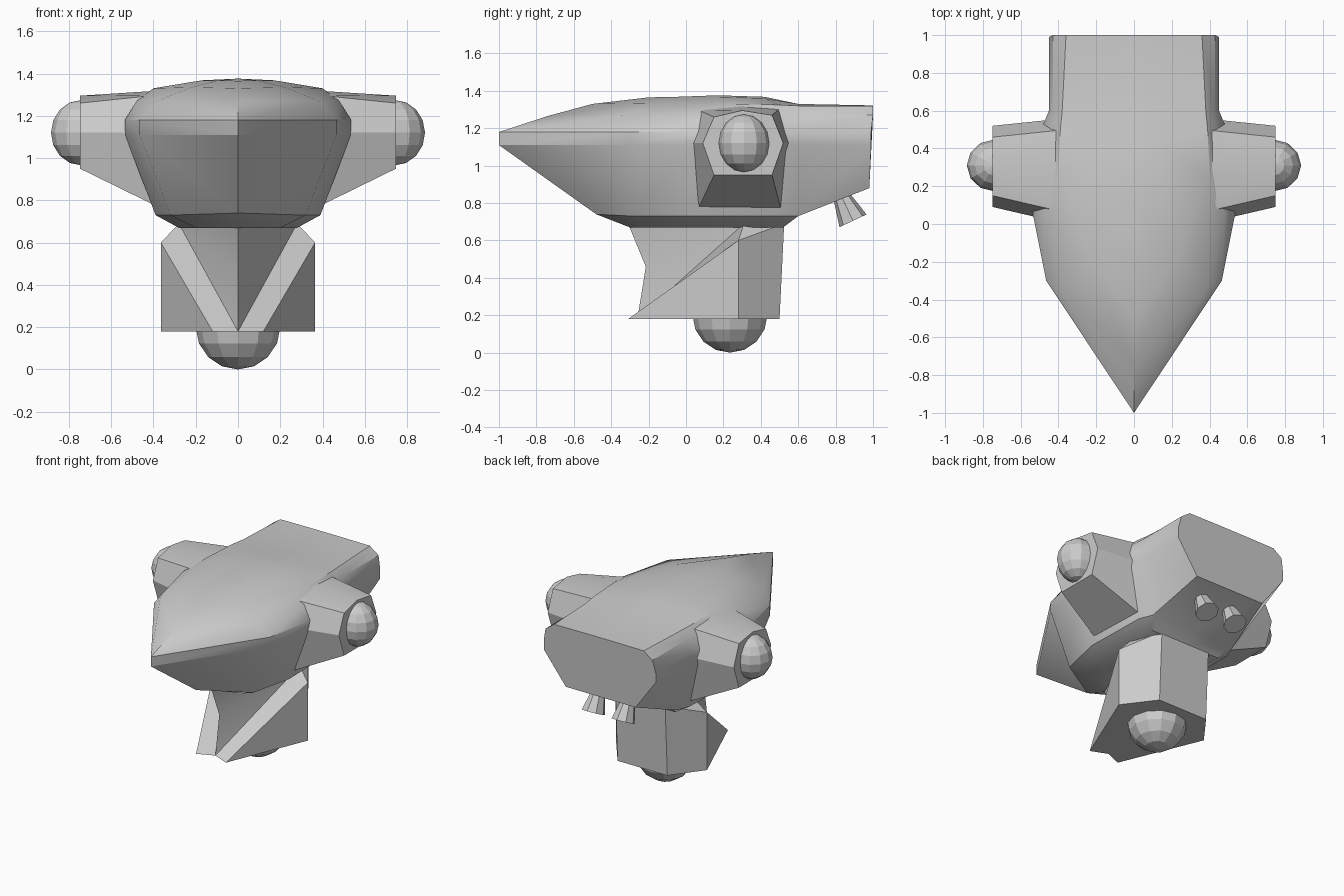
import bpy, bmesh
from math import radians
from mathutils import Vector

if "Cube" in bpy.data.objects:
    bpy.data.objects.remove(bpy.data.objects["Cube"], do_unlink=True)

grey = bpy.data.materials.new("plain grey")
grey.use_nodes = True
colour = (0.6, 0.6, 0.6, 1)
grey.diffuse_color = colour
grey.node_tree.nodes["Principled BSDF"].inputs["Base Color"].default_value = colour


def finish(name, bm, angle=30):
    """Weld, orient and shade a mesh, then link it under its part name."""
    bmesh.ops.remove_doubles(bm, verts=bm.verts, dist=0.001)
    bmesh.ops.recalc_face_normals(bm, faces=bm.faces)
    mesh = bpy.data.meshes.new(name)
    bm.to_mesh(mesh)
    bm.free()
    mesh.materials.append(grey)
    obj = bpy.data.objects.new(name, mesh)
    bpy.context.collection.objects.link(obj)
    bpy.ops.object.select_all(action='DESELECT')
    obj.select_set(True)
    bpy.context.view_layer.objects.active = obj
    if angle:
        bpy.ops.object.shade_smooth_by_angle(angle=radians(angle))
    return obj


def add_face(bm, points, sides=(1, -1)):
    """Add a face on each listed side, skipping repeated corners."""
    clean = []
    for p in points:
        if not any((Vector(p) - Vector(q)).length < 0.001 for q in clean):
            clean.append(p)
    if len(clean) > 2:
        for s in sides:
            bm.faces.new([bm.verts.new((s * x, y, z)) for x, y, z in clean])


def loft(bm, rows, sides=(1, -1), closed=False):
    """Join neighbouring rows of points with quads."""
    for a, b in zip(rows, rows[1:]):
        n = len(a)
        for i in range(n if closed else n - 1):
            j = (i + 1) % n
            add_face(bm, (a[i], a[j], b[j], b[i]), sides)


def flatten(row):
    return [(0, y, z) for x, y, z in row]


# Hull: half outlines from nose to tail, stacked from belly to roof
belly = [(0, -.3, .67), (.2, -.22, .67), (.28, 0, .67),
         (.28, .52, .67), (.32, .6, .73), (.25, .98, .88)]
chine = [(0, -.48, .74), (.32, -.28, .73), (.39, .03, .73),
         (.38, .5, .73), (.34, .6, .73), (.28, .98, .88)]
waist = [(0, -1, 1.11), (.465, -.3, 1.11), (.535, .05, 1.11),
         (.48, .53, 1.11), (.45, .6, 1.11), (.45, .99, 1.11)]
band = [(x, y, z + .07) for x, y, z in waist]
rim = [(0, -.74, 1.265), (.385, -.34, 1.27), (.48, .05, 1.27),
       (.44, .5, 1.27), (.43, .6, 1.27), (.43, 1, 1.27)]
shoulder = [(0, -.5, 1.33), (.22, -.2, 1.335), (.4, .25, 1.33),
            (.39, .5, 1.325), (.38, .6, 1.32), (.36, 1, 1.32)]
crown = [(0, -.2, 1.365), (.09, -.05, 1.368), (.17, .17, 1.368),
         (.14, .42, 1.36), (.1, .6, 1.33), (.1, 1, 1.322)]
ridge = [(0, y, z + .008 * (x > .1)) for x, y, z in crown]
rows = [flatten(belly), belly, chine, waist, band, rim, shoulder, crown, ridge]
bm = bmesh.new()
loft(bm, rows)
add_face(bm, [row[-1] for row in rows])
finish("hull", bm)

# Neck: forked front braces around a folded middle, rounded back
notch, toe, heel = (0, -.26, .18), (.12, -.31, .18), (.365, .28, .18)
back, spine = (.2, .5, .18), (0, .5, .18)
fold, throat = (0, -.215, .46), (0, -.31, .69)
brace, cheek = (.28, .31, .69), (.365, .28, .6)
back_top, spine_top = (.2, .525, .69), (0, .525, .69)
bm = bmesh.new()
for corners in ((notch, toe, heel, back, spine), (notch, toe, cheek, brace),
                (toe, heel, cheek), (heel, back, back_top, cheek),
                (cheek, back_top, brace), (back, spine, spine_top, back_top),
                (notch, brace, fold), (fold, brace, throat),
                (throat, brace, back_top, spine_top)):
    add_face(bm, corners)
finish("neck", bm)


def ball(name, centre, size):
    bm = bmesh.new()
    bmesh.ops.create_uvsphere(bm, u_segments=12, v_segments=8, radius=1)
    bmesh.ops.scale(bm, vec=size, verts=bm.verts)
    bmesh.ops.translate(bm, vec=centre, verts=bm.verts)
    finish(name, bm, 0)


ball("base_ball", (0, .235, .2), (.2, .2, .2))

# Side pods, end balls and tail nozzles
outer = [(.09, 1.12), (.15, 1.26), (.3, 1.295), (.46, 1.27),
         (.52, 1.12), (.46, .95), (.15, .95)]
inner = [(0, 1.12), (.06, 1.3), (.3, 1.32), (.5, 1.305),
         (.56, 1.12), (.51, .76), (.06, .76)]
for side, label in ((1, "left"), (-1, "right")):
    bm = bmesh.new()
    ends = [[(x, y, z) for y, z in ring] for x, ring in ((.36, inner), (.748, outer))]
    loft(bm, ends, (side,), True)
    for end in ends:
        add_face(bm, end, (side,))
    finish(label + "_pod", bm, 20)
    ball(label + "_pod_ball", (side * .74, .31, 1.12), (.145, .137, .155))

    start, end = Vector((side * .12, .82, .86)), Vector((side * .12, .893, .705))
    axis = end - start
    bm = bmesh.new()
    bmesh.ops.create_cone(bm, cap_ends=True, segments=8, radius1=.04,
                          radius2=.08, depth=axis.length)
    turn = axis.to_track_quat('Z', 'Y').to_matrix()
    bmesh.ops.rotate(bm, cent=(0, 0, 0), matrix=turn, verts=bm.verts)
    bmesh.ops.translate(bm, vec=(start + end) / 2, verts=bm.verts)
    finish(label + "_nozzle", bm, 0)
